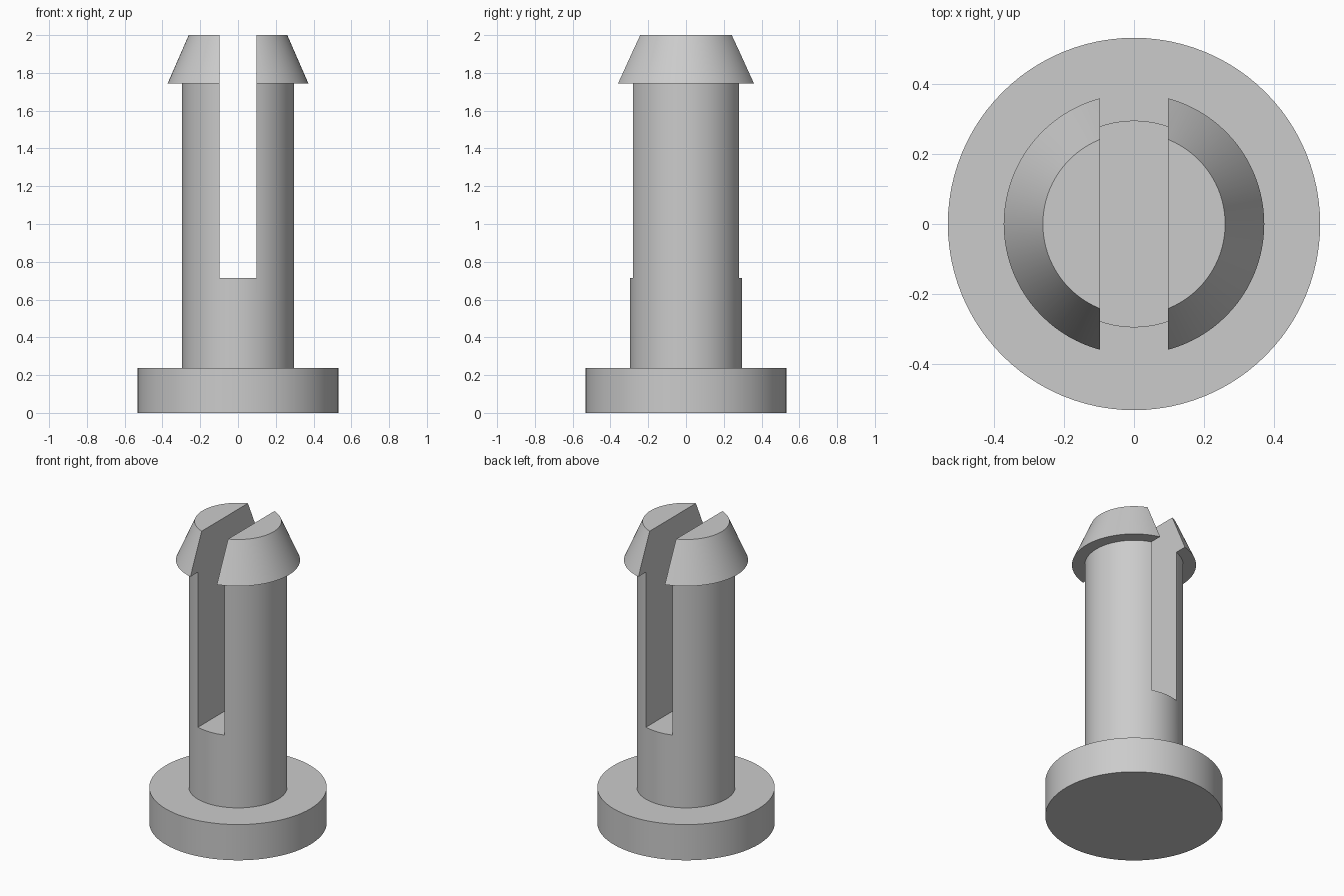
import bpy
import bmesh
from math import tau, radians
from mathutils import Matrix

cube = bpy.data.objects.get("Cube")
if cube:
    bpy.data.objects.remove(cube, do_unlink=True)

SEGMENTS = 96
SLOT_WIDTH, SLOT_FLOOR = 0.194, 0.715

# Half outline (radius, height): flange, shaft, barbed head
PROFILE = [(0, 0), (0.533, 0), (0.533, 0.237), (0.296, 0.237),
           (0.296, 1.743), (0.373, 1.743), (0.261, 2), (0, 2)]

grey = bpy.data.materials.new("plain grey")
grey.use_nodes = True
colour = (0.6, 0.6, 0.6, 1)
grey.diffuse_color = colour
grey.node_tree.nodes["Principled BSDF"].inputs["Base Color"].default_value = colour


def add_object(name, bm):
    bmesh.ops.recalc_face_normals(bm, faces=bm.faces)
    mesh = bpy.data.meshes.new(name)
    bm.to_mesh(mesh)
    bm.free()
    mesh.materials.append(grey)
    obj = bpy.data.objects.new(name, mesh)
    bpy.context.collection.objects.link(obj)
    return obj


# Turned body of the clip pin
bm = bmesh.new()
verts = [bm.verts.new((r, 0, z)) for r, z in PROFILE]
edges = [bm.edges.new(pair) for pair in zip(verts, verts[1:])]
bmesh.ops.spin(bm, geom=verts + edges, cent=(0, 0, 0), axis=(0, 0, 1),
               angle=tau, steps=SEGMENTS, use_duplicate=False)
bmesh.ops.remove_doubles(bm, verts=bm.verts, dist=0.0001)
pin = add_object("clip_pin", bm)

# Slot running front to back, which splits the shaft and head into two prongs
bm = bmesh.new()
height = 2.2 - SLOT_FLOOR
bmesh.ops.create_cube(bm, size=1, matrix=Matrix.Translation((0, 0, SLOT_FLOOR + height / 2))
                      @ Matrix.Diagonal((SLOT_WIDTH, 2, height, 1)))
cutter = add_object("slot_cutter", bm)
cutter.hide_render = True

cut = pin.modifiers.new("slot", 'BOOLEAN')
cut.operation = 'DIFFERENCE'
cut.solver = 'EXACT'
cut.object = cutter

bpy.ops.object.select_all(action='DESELECT')
pin.select_set(True)
bpy.context.view_layer.objects.active = pin
bpy.ops.object.modifier_apply(modifier=cut.name)
bpy.data.objects.remove(cutter, do_unlink=True)
bpy.ops.object.shade_smooth_by_angle(angle=radians(20))
